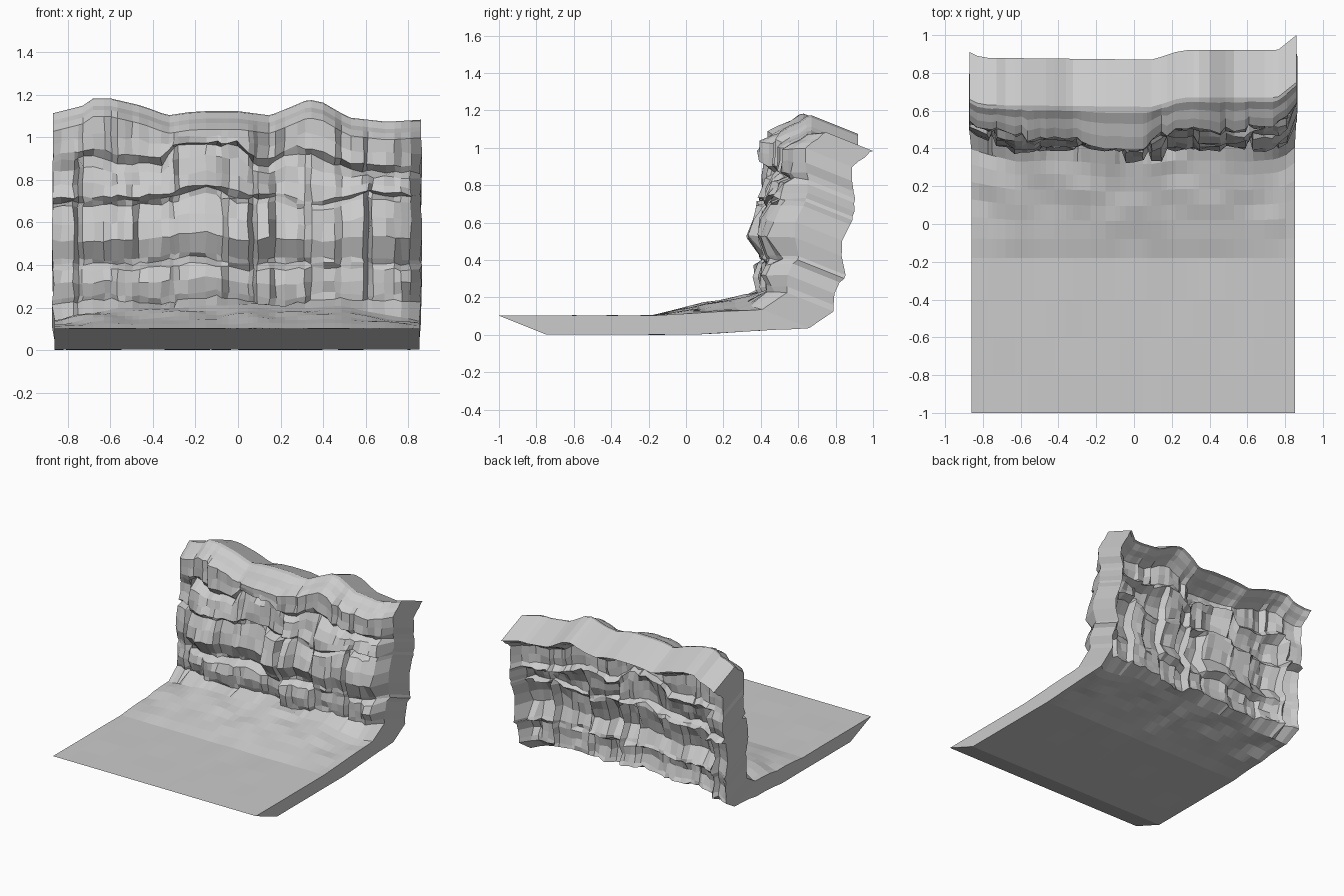
import bpy, bmesh, random
from mathutils import Vector, noise

if "Cube" in bpy.data.objects:
    bpy.data.objects.remove(bpy.data.objects["Cube"])

random.seed(7)


def curve(points):
    """Piecewise linear function through (x, value) points."""
    def f(x):
        if x <= points[0][0]:
            return points[0][1]
        for (a, va), (b, vb) in zip(points, points[1:]):
            if x <= b:
                return va + (vb - va) * (x - a) / (b - a)
        return points[-1][1]
    return f


# how the cliff changes along x: face depth, back rim, crest and ledge heights
wall_y = curve([(-.87, .52), (-.75, .47), (-.62, .42), (-.45, .43), (-.28, .42), (-.15, .40),
                (.1, .40), (.2, .43), (.45, .43), (.6, .42), (.75, .44), (.82, .48), (.86, .59)])
lean = curve([(-.87, .04), (-.4, .06), (-.28, .04), (-.2, 0), (.04, 0), (.2, .08), (.8, .09), (.86, .05)])
end_y = curve([(.12, .54), (.24, .54), (.33, .55), (.43, .6), (.6, .58),
               (.75, .65), (.9, .64), (1, .62)])
rim_y = curve([(-.87, .66), (-.81, .63), (.1, .62), (.25, .67), (.76, .67), (.86, .75)])
crest = curve([(-.87, 1.12), (-.73, 1.155), (-.68, 1.19), (-.6, 1.19), (-.45, 1.155), (-.33, 1.11),
               (-.2, 1.13), (0, 1.13), (.15, 1.11), (.25, 1.15), (.33, 1.185), (.4, 1.17),
               (.52, 1.1), (.7, 1.08), (.86, 1.09)])
upper_ledge = curve([(-.87, .89), (-.68, .92), (-.55, .88), (-.35, .88), (-.29, .97), (0, .97),
                     (.08, .88), (.15, .87), (.25, .94), (.35, .92), (.55, .85), (.86, .84)])
mid_ledge = curve([(-.87, .7), (-.35, .72), (-.15, .77), (.03, .72), (.2, .73),
                   (.3, .69), (.42, .69), (.6, .75), (.86, .72)])
low_ledge = curve([(-.87, .41), (-.5, .41), (-.2, .45), (0, .41), (.3, .42), (.86, .41)])
base_z = curve([(-.87, .22), (-.6, .25), (-.4, .22), (-.1, .26), (.2, .21), (.4, .25), (.86, .24)])
slope_amount = curve([(-.87, .4), (-.6, .8), (0, 1.), (.5, .9), (.86, .3)])

# columns: narrow pairs make the vertical cracks
cracks = [-.75, -.30, .07, .61]
minor = [-.58, -.48, -.06, .16, .33, .47, .75]
xs = [-.87, -.83, -.68, -.63, -.53, -.42, -.36, -.23, -.15, -.1, 0,
      .22, .28, .4, .53, .69, .81, .86]
for c in cracks:
    xs += [c - .022, c, c + .022]
for c in minor:
    xs += [c - .015, c + .015]
xs.sort()
splits = sorted(cracks + minor)

# floor rows: (y, rise, roughness)
floor_rows = [(-1, 0, 0), (-.8, 0, .003), (-.6, 0, .003), (-.4, 0, .004), (-.18, 0, .006),
              (-.08, .025, .014), (.02, .045, .02), (.1, .06, .025), (.18, .08, .025),
              (.26, .095, .025), (.33, .11, .02)]
# rock rows within each band: (height share, depth offset)
band_rows = [
    [(0, .0), (.15, -.015), (.5, -.03), (.85, -.015)],
    [(0, .03), (.08, .02), (.38, -.045), (.65, -.02), (.92, .015)],
    [(0, .04), (.1, -.01), (.4, .0), (.75, .01)],
    [(0, .045), (.2, -.005), (.6, -.01)],
]
keys = [(b, k) for b in range(len(splits) + 1) for k in range(4)]
block_offset = {key: random.uniform(-.03, .045) for key in keys}
ledge_scale = {key: random.uniform(.3, 1.2) for key in keys}
crack_depth = {(c, k): random.choice((.01, .04, .06)) for c in cracks for k in range(4)}


def make_column(x):
    block = sum(x > s for s in splits)
    right_end = x > .85
    edge = .15 if right_end else .5 if x < -.85 else 1
    yb, zt = wall_y(x), crest(x)
    foot = .54 if right_end else yb
    pts = []
    for y, rise, rough in floor_rows:
        # broken ground rises toward the foot of the cliff
        yy = y + max(0, y + .1) * (foot - .42) * 1.5
        bump = noise.noise(Vector((x * 5, yy * 6, 3.0))) * rough * edge
        pts.append(Vector((x * (1 if abs(x) < .8 else .99), yy,
                           .11 + rise * slope_amount(x) + bump)))
    levels = [base_z(x), low_ledge(x), mid_ledge(x), upper_ledge(x), zt - .09]
    for k, rows in enumerate(band_rows):
        lo, hi = levels[k], levels[k + 1]
        for t, dy in rows:
            z = lo + (hi - lo) * t
            rock = dy * ledge_scale[block, k] + block_offset[block, k]
            rock += crack_depth.get((x, k), 0) + random.uniform(-.012, .012)
            face = end_y(z) if right_end else yb + lean(x) * max(0, z - .65) / .35
            pts.append(Vector((x + random.uniform(-.006, .006), face + rock * edge,
                               z + random.uniform(-.008, .008))))
    # rounded crest, from the top of the face back to the rim
    top = pts[-1].y
    for share, drop in ((.0, .085), (.3, .055), (.6, .035), (.85, .005), (1, 0)):
        pts.append(Vector((x, top + (rim_y(x) - top) * share, zt - drop)))
    return pts


# cliff and floor: one rough sheet pushed back and down to give it thickness
bm = bmesh.new()
grid = [[bm.verts.new(p) for p in make_column(x)] for x in xs]
for a, b in zip(grid, grid[1:]):
    for j in range(len(a) - 1):
        bm.faces.new((a[j], b[j], b[j + 1], a[j + 1]))
ext = bmesh.ops.extrude_face_region(bm, geom=bm.faces[:], use_keep_orig=True)
moved = [g for g in ext["geom"] if isinstance(g, bmesh.types.BMVert)]
bmesh.ops.translate(bm, verts=moved, vec=(0, .25, -.1))
bmesh.ops.recalc_face_normals(bm, faces=bm.faces[:])
low = min(v.co.z for v in bm.verts)
bmesh.ops.translate(bm, verts=bm.verts[:], vec=(0, 0, -low))
mesh = bpy.data.meshes.new("cliff_and_floor")
bm.to_mesh(mesh)
bm.free()
bpy.context.collection.objects.link(bpy.data.objects.new("cliff_and_floor", mesh))
